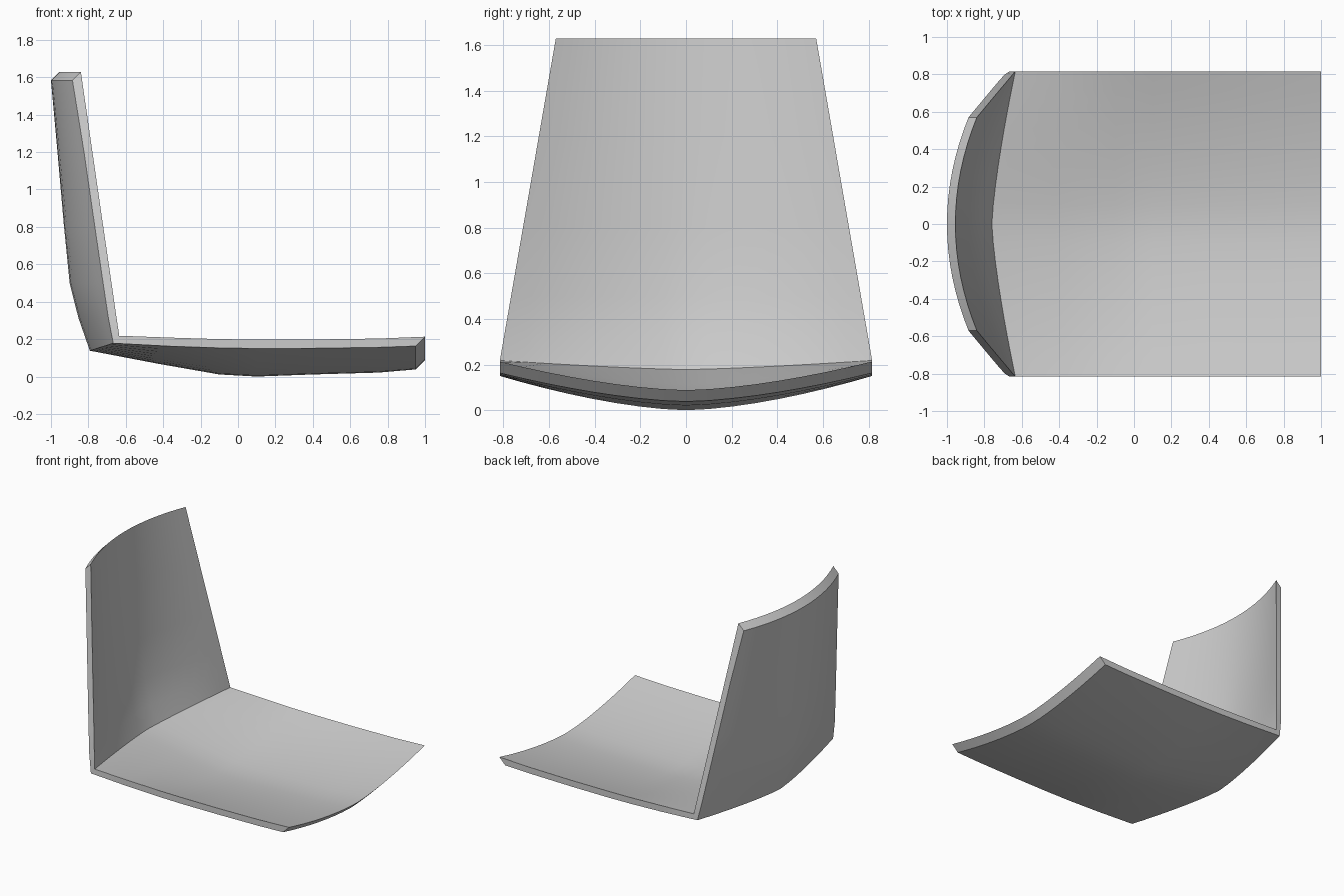
import bpy, bmesh

if "Cube" in bpy.data.objects:
    bpy.data.objects.remove(bpy.data.objects["Cube"])

# Profile stations from front edge of the seat to top of the back:
# side x, side z, middle x, middle z, curve power, thickness offset dx, dz
STATIONS = [
    (1.00, 0.215, 1.00, 0.090, 1.6, -0.050, -0.050),
    (0.75, 0.205, 0.75, 0.070, 1.6, 0.0, -0.047),
    (0.40, 0.200, 0.40, 0.060, 1.6, 0.0, -0.047),
    (0.10, 0.200, 0.10, 0.050, 1.6, 0.0, -0.048),
    (-0.10, 0.202, -0.10, 0.060, 1.6, 0.0, -0.047),
    (-0.36, 0.210, -0.42, 0.116, 1.5, -0.005, -0.046),
    (-0.635, 0.220, -0.76, 0.180, 1.35, -0.032, -0.040),
    (-0.650, 0.320, -0.81, 0.320, 1.45, -0.043, -0.005),
    (-0.676, 0.500, -0.855, 0.500, 1.6, -0.045, 0.0),
    (-0.720, 0.800, -0.885, 0.800, 1.75, -0.045, 0.0),
    (-0.778, 1.200, -0.920, 1.200, 1.9, -0.045, 0.0),
    (-0.840, 1.630, -0.955, 1.630, 2.0, -0.045, -0.045),
]
COLS = 16
BASE_W, TOP_W, BASE_Z, TOP_Z = 0.815, 0.57, 0.22, 1.63


def half_width(z):
    f = max(0.0, (z - BASE_Z) / (TOP_Z - BASE_Z))
    return BASE_W + (TOP_W - BASE_W) * f


bm = bmesh.new()
inner, outer = [], []
for xs, zs, xm, zm, p, dx, dz in STATIONS:
    row_in, row_out = [], []
    for j in range(COLS + 1):
        t = 2 * j / COLS - 1
        k = abs(t) ** p
        x, z = xm + (xs - xm) * k, zm + (zs - zm) * k
        y = t * half_width(zs)
        row_in.append(bm.verts.new((x, y, z)))
        row_out.append(bm.verts.new((x + dx, y, z + dz)))
    inner.append(row_in)
    outer.append(row_out)

# Sitting surface and underside
n = len(STATIONS)
for i in range(n - 1):
    for j in range(COLS):
        for g in (inner, outer):
            bm.faces.new((g[i][j], g[i][j + 1], g[i + 1][j + 1], g[i + 1][j]))

# Rim all the way around
rim = [(0, j) for j in range(COLS)] + [(i, COLS) for i in range(n - 1)]
rim += [(n - 1, j) for j in range(COLS, 0, -1)] + [(i, 0) for i in range(n - 1, 0, -1)]
for (a, b), (c, d) in zip(rim, rim[1:] + rim[:1]):
    bm.faces.new((inner[a][b], inner[c][d], outer[c][d], outer[a][b]))

bmesh.ops.recalc_face_normals(bm, faces=bm.faces)
low = min(v.co.z for v in bm.verts)
bmesh.ops.translate(bm, verts=bm.verts, vec=(0, 0, -low))

mesh = bpy.data.meshes.new("seat_shell")
bm.to_mesh(mesh)
bm.free()
shell = bpy.data.objects.new("seat_shell", mesh)
bpy.context.collection.objects.link(shell)
bpy.context.view_layer.objects.active = shell
shell.select_set(True)
bpy.ops.object.shade_smooth_by_angle(angle=0.55)
